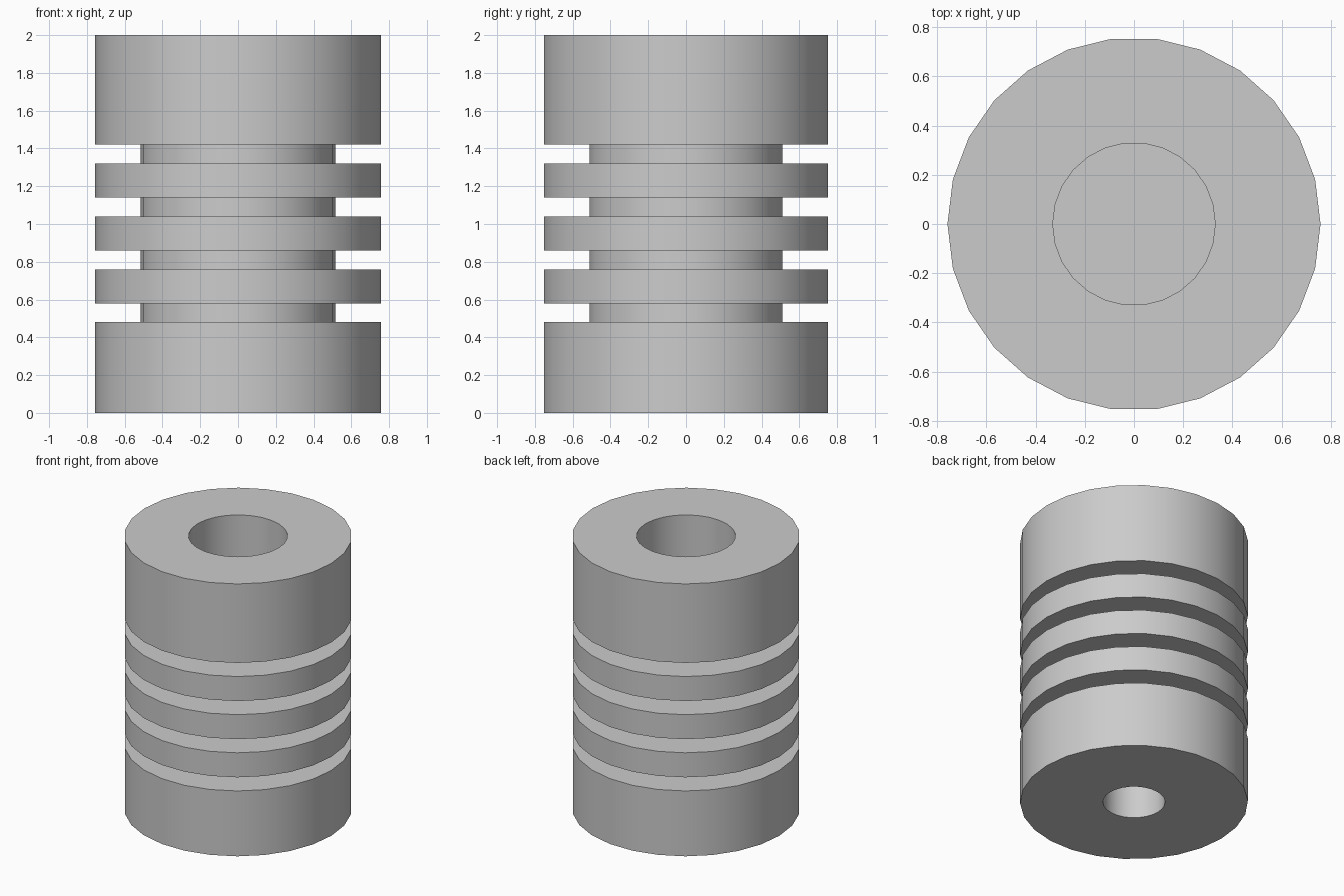
import bpy
import bmesh
import math

SIDES = 26
OUTER, NECK = 0.758, 0.515
HEIGHT = 2.0
TOP_BORE, BOTTOM_BORE = 0.33, 0.207
FIRST_GROOVE, GROOVE_HEIGHT, PITCH, GROOVES = 0.48, 0.10, 0.28, 4

cube = bpy.data.objects.get("Cube")
if cube:
    bpy.data.objects.remove(cube, do_unlink=True)

grey = bpy.data.materials.new("plain grey")
grey.use_nodes = True
colour = (0.60, 0.60, 0.60, 1)
grey.diffuse_color = colour
grey.node_tree.nodes["Principled BSDF"].inputs["Base Color"].default_value = colour


def lathe(name, profile, material):
    """Revolve a (radius, height) profile about the z axis."""
    bm = bmesh.new()
    verts = [bm.verts.new((r, 0, z)) for r, z in profile]
    edges = [bm.edges.new(pair) for pair in zip(verts, verts[1:])]
    bmesh.ops.spin(bm, geom=verts + edges, cent=(0, 0, 0), axis=(0, 0, 1),
                   angle=math.tau, steps=SIDES, use_duplicate=False)
    bmesh.ops.remove_doubles(bm, verts=bm.verts, dist=1e-4)
    bmesh.ops.recalc_face_normals(bm, faces=bm.faces)
    mesh = bpy.data.meshes.new(name)
    bm.to_mesh(mesh)
    bm.free()
    mesh.materials.append(material)
    obj = bpy.data.objects.new(name, mesh)
    bpy.context.collection.objects.link(obj)
    bpy.ops.object.select_all(action="DESELECT")
    obj.select_set(True)
    bpy.context.view_layer.objects.active = obj
    bpy.ops.object.shade_smooth_by_angle(angle=math.radians(30))
    return obj


# Blind bore in the underside, up to the lowest groove
profile = [(0, FIRST_GROOVE), (BOTTOM_BORE, FIRST_GROOVE), (BOTTOM_BORE, 0), (OUTER, 0)]

# Grooved outer wall
for i in range(GROOVES):
    low = FIRST_GROOVE + i * PITCH
    high = low + GROOVE_HEIGHT
    profile += [(OUTER, low), (NECK, low), (NECK, high), (OUTER, high)]

# Wider blind bore in the top, down to the highest groove
profile += [(OUTER, HEIGHT), (TOP_BORE, HEIGHT), (TOP_BORE, high), (0, high)]

lathe("grooved_coupling_body", profile, grey)
